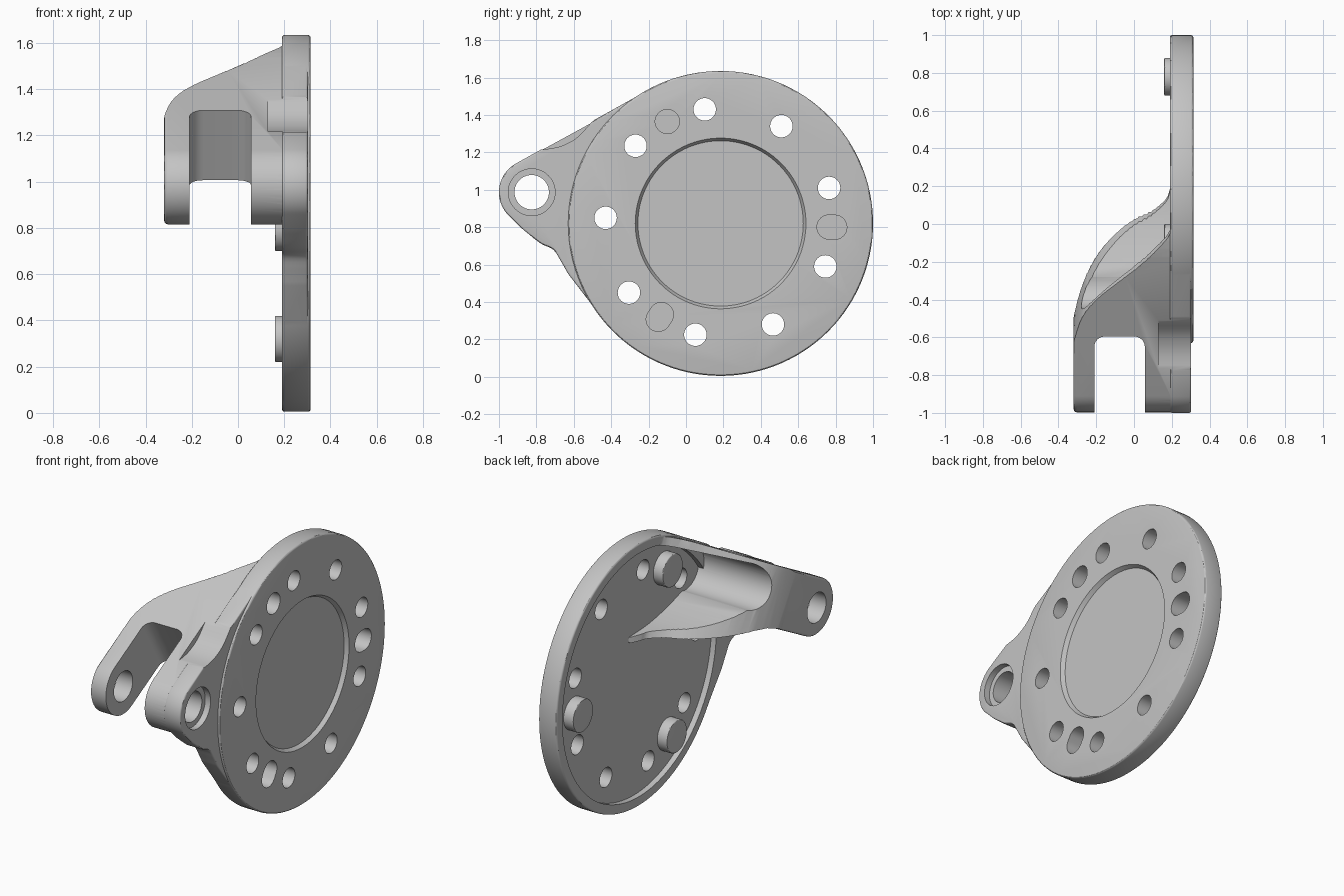
import bpy, bmesh
from math import sin, cos, radians, degrees, sqrt, atan2
from mathutils import Vector

cube = bpy.data.objects.get("Cube")
if cube:
    bpy.data.objects.remove(cube)

X, Y, Z = Vector((1, 0, 0)), Vector((0, 1, 0)), Vector((0, 0, 1))
LUG, DISC = Vector((-0.825, 0.987)), Vector((0.185, 0.82))   # (y, z) centres
LUG_R, DISC_R = 0.175, 0.815
ALONG = Vector((0, sqrt(3) / 2, 0.5))                        # direction of the arm
ACROSS = Vector((0, -0.5, sqrt(3) / 2))
PIVOT = Vector((0, LUG.x, LUG.y))
FLOOR_X = 0.225                                              # sunken inner face

metal = bpy.data.materials.new("grey_metal")
metal.use_nodes = True
GREY = (0.55, 0.55, 0.55, 1)
metal.diffuse_color = GREY
metal.node_tree.nodes["Principled BSDF"].inputs["Base Color"].default_value = GREY


def arc(centre, r, start, end, n=24):
    angles = [radians(start + (end - start) * i / n) for i in range(n + 1)]
    return [(centre[0] + r * cos(a), centre[1] + r * sin(a)) for a in angles]


def circle(centre, r, n=48):
    return arc(centre, r, 0, 360, n)[:-1]


def smooth(points, steps=4):
    """Flowing curve through the points."""
    p = [Vector(q) for q in points]
    p = [2 * p[0] - p[1]] + p + [2 * p[-1] - p[-2]]
    out = []
    for a, b, c, d in zip(p, p[1:], p[2:], p[3:]):
        for i in range(steps):
            t = i / steps
            out.append(0.5 * (2 * b + (c - a) * t + (2 * a - 5 * b + 4 * c - d) * t ** 2
                              + (3 * b - a - 3 * c + d) * t ** 3))
    return out + [p[-2]]


def loft(name, low, high):
    """Closed solid between two matching rings."""
    bm = bmesh.new()
    a = [bm.verts.new(p) for p in low]
    b = [bm.verts.new(p) for p in high]
    bm.faces.new(a)
    bm.faces.new(b)
    for i in range(len(a)):
        j = (i + 1) % len(a)
        bm.faces.new((a[i], a[j], b[j], b[i]))
    bmesh.ops.recalc_face_normals(bm, faces=bm.faces)
    mesh = bpy.data.meshes.new(name)
    bm.to_mesh(mesh)
    bm.free()
    obj = bpy.data.objects.new(name, mesh)
    bpy.context.collection.objects.link(obj)
    return obj


def prism(name, pts, lo, hi, a=Y, b=Z, n=X, origin=Vector()):
    """Extrude an outline drawn on axes a, b along n."""
    ring = [origin + a * p + b * q for p, q in pts]
    return loft(name, [v + n * lo for v in ring], [v + n * hi for v in ring])


def apply(obj, mod):
    bpy.context.view_layer.objects.active = obj
    bpy.ops.object.modifier_apply(modifier=mod.name)


def boolean(obj, tool, op="DIFFERENCE"):
    mod = obj.modifiers.new("boolean", "BOOLEAN")
    mod.operation, mod.solver, mod.object = op, "EXACT", tool
    apply(obj, mod)
    bpy.data.objects.remove(tool)


def bevel(obj, width):
    mod = obj.modifiers.new("bevel", "BEVEL")
    mod.width, mod.segments = width, 3
    mod.limit_method, mod.angle_limit = "ANGLE", radians(60)
    apply(obj, mod)


def radial_slot(centre, length, r):
    """Slot outline in (y, z), stretched away from the disc centre."""
    c = Vector(centre)
    d = (c - DISC).normalized()
    deg = degrees(atan2(d.y, d.x))
    d *= length / 2
    return arc(c + d, r, deg - 90, deg + 90, 16) + arc(c - d, r, deg + 90, deg + 270, 16)


# Forked arm: side outline, trimmed to a tapering plan
arm_side = (arc(LUG, 0.172, 120, 300) + [(-0.45, 0.995), (-0.38, 1.022), (-0.3, 1.03),
            (0.25, 1.03)] + arc(DISC, 0.803, 80, 120, 12))
arm = prism("bracket", arm_side, -0.32, 0.25)
bevel(arm, 0.018)

lower = [(0.19, 0.18), (0.17, 0.13), (0.1, 0.07), (0, 0.02), (-0.1, -0.06),
         (-0.2, -0.18), (-0.28, -0.35), (-0.33, -0.57)]
upper = [(0.19, 0.01), (0.17, -0.03), (0.1, -0.11), (0, -0.21), (-0.1, -0.31),
         (-0.2, -0.42), (-0.28, -0.55), (-0.33, -0.74)]
corners = [Vector(c) for c in [(-0.35, -1.1), (0.28, -1.1), (0.28, 0.1)]]


def plan_ring(z):
    t = (z - 1.04) / 0.4
    pairs = zip(corners + smooth(lower), corners + smooth(upper))
    return [(*p.lerp(q, t), z) for p, q in pairs]


boolean(arm, loft("plan", plan_ring(0.7), plan_ring(1.7)), "INTERSECT")

# Fork gap, cut square to the arm
gap = ([(-0.21, -0.4), (0.057, -0.4)] + arc((-0.003, 0.3), 0.06, 0, 90, 8)
       + arc((-0.15, 0.3), 0.06, 90, 180, 8))
boolean(arm, prism("gap", gap, -0.5, 0.5, X, ALONG, ACROSS, PIVOT))

# Hollow behind the fork, between the two flanges
hollow = (arc((-0.315, 1.28), 0.134, 120, 285) + smooth([(-0.2, 1.125), (-0.08, 1.095),
          (0.08, 1.07), (0.35, 1.06)]) + arc(DISC, 0.752, 75, 116, 12))
boolean(arm, prism("hollow", hollow, -0.6, FLOOR_X))

# Mounting plate that joins the near lug to the disc
plate_side = (arc(LUG, LUG_R, 120, 228) + smooth([(-0.88, 0.795), (-0.78, 0.715),
              (-0.71, 0.68), (-0.67, 0.62), (-0.63, 0.55)]) + arc(DISC, 0.812, 221, 480, 90))
plate = prism("plate", plate_side, 0.19, 0.302)
bevel(plate, 0.01)

# Round disc with a sunken inner face inside a rim
disc = prism("disc", circle(DISC, DISC_R, 120), 0.19, 0.314)
bevel(disc, 0.012)
boolean(plate, disc, "UNION")
boolean(plate, prism("inner_face", circle(DISC, 0.755, 120), 0.1, FLOOR_X))
boolean(arm, plate, "UNION")

# Scooped relief on the upper edge
scoop = smooth([(-0.8, 1.212), (-0.7, 1.225), (-0.63, 1.25), (-0.57, 1.29),
                (-0.5, 1.365), (-0.42, 1.425)]) + [(-0.5, 1.7), (-0.9, 1.6)]
boolean(arm, prism("scoop", scoop, 0.13, 0.5))

# Raised bosses on the inner face, with blind sockets on the outer face
sockets = [((-0.1, 1.365), 0), ((0.78, 0.8), 0.03), ((-0.14, 0.32), 0.03)]
for centre, length in sockets:
    boss = prism("boss", circle(centre, 0.1), 0.16, 0.26)
    bevel(boss, 0.006)
    boolean(arm, boss, "UNION")
for centre, length in sockets:
    boolean(arm, prism("socket", radial_slot(centre, length, 0.065), 0.21, 0.5))

# Ring of through holes
for centre in [(0.1, 1.43), (0.51, 1.34), (0.765, 1.01), (0.745, 0.59), (0.465, 0.28),
               (0.05, 0.225), (-0.305, 0.45), (-0.43, 0.85), (-0.27, 1.235)]:
    boolean(arm, prism("hole", circle(centre, 0.06), -0.6, 0.6))

# Shallow round recess with a sloping wall
rim, floor = circle(DISC, 0.46, 90), circle(DISC, 0.442, 90)
boolean(arm, loft("recess", [(0.29, y, z) for y, z in floor],
                  [(0.32, y, z) for y, z in rim]))

# Pivot hole through both lugs, with a counterbore
boolean(arm, prism("pivot", circle(LUG, 0.092), -0.6, 0.6))
boolean(arm, prism("counterbore", circle(LUG, 0.125), 0.265, 0.6))

# Finish
arm.data.materials.clear()
arm.data.materials.append(metal)
for poly in arm.data.polygons:
    poly.material_index = 0
bpy.ops.object.select_all(action="DESELECT")
arm.select_set(True)
bpy.context.view_layer.objects.active = arm
bpy.ops.object.shade_smooth_by_angle(angle=radians(30))
